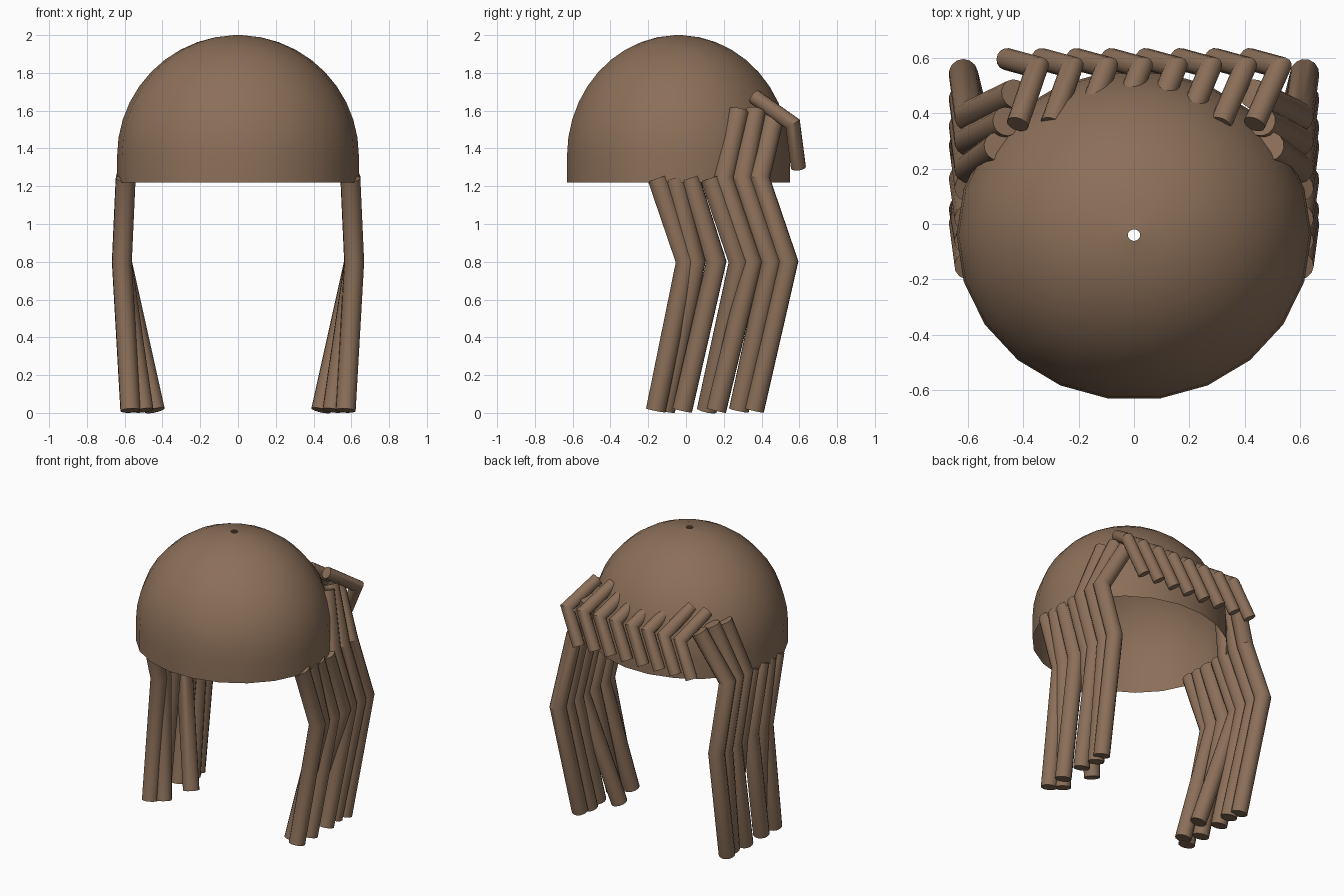
import bpy, bmesh, math
from mathutils import Vector

cube = bpy.data.objects.get("Cube")
if cube:
    bpy.data.objects.remove(cube)

brown = bpy.data.materials.new("hair_brown")
brown.use_nodes = True
color = (0.26, 0.16, 0.10, 1)
brown.diffuse_color = color
bsdf = brown.node_tree.nodes["Principled BSDF"]
bsdf.inputs["Base Color"].default_value = color
bsdf.inputs["Roughness"].default_value = 0.8


def finish(bm, name, angle):
    bmesh.ops.recalc_face_normals(bm, faces=bm.faces)
    mesh = bpy.data.meshes.new(name)
    bm.to_mesh(mesh)
    bm.free()
    mesh.materials.append(brown)
    obj = bpy.data.objects.new(name, mesh)
    bpy.context.collection.objects.link(obj)
    bpy.ops.object.select_all(action="DESELECT")
    obj.select_set(True)
    bpy.context.view_layer.objects.active = obj
    bpy.ops.object.shade_smooth_by_angle(angle=math.radians(angle))
    return obj


def bridge(bm, rings):
    for a, b in zip(rings, rings[1:]):
        n = len(a)
        for i in range(n):
            j = (i + 1) % n
            bm.faces.new((a[i], a[j], b[j], b[i]))


def strand(name, points, radius, sides=14):
    """Capped tube with mitred bends along a short path."""
    pts = [Vector(p) for p in points]
    dirs = [(b - a).normalized() for a, b in zip(pts, pts[1:])]
    u = dirs[0].orthogonal().normalized()
    v = dirs[0].cross(u)
    ring = []
    for i in range(sides):
        t = math.tau * i / sides
        ring.append(pts[0] + radius * (math.cos(t) * u + math.sin(t) * v))
    bm = bmesh.new()
    rings = [[bm.verts.new(p) for p in ring]]
    for i, d in enumerate(dirs):
        # slide the ring along the segment onto the next mitre plane
        last = i == len(dirs) - 1
        normal = d if last else (d + dirs[i + 1]).normalized()
        ring = [p + d * ((pts[i + 1] - p).dot(normal) / d.dot(normal)) for p in ring]
        rings.append([bm.verts.new(p) for p in ring])
    bridge(bm, rings)
    bm.faces.new(rings[0])
    bm.faces.new(rings[-1])
    return finish(bm, name, 30)


# Dome shell: open below, with a tiny hole at the crown
SEGMENTS, ROWS = 22, 11
bm = bmesh.new()
profile = [(1.0, 1.22)]
for k in range(ROWS):
    t = math.radians(88) * k / (ROWS - 1)
    profile.append((math.cos(t), 1.36 + 0.64 * math.sin(t)))
rings = []
for r, z in profile:
    ring = []
    for i in range(SEGMENTS):
        a = math.tau * i / SEGMENTS
        ring.append(bm.verts.new((0.64 * r * math.cos(a), -0.04 + 0.596 * r * math.sin(a), z)))
    rings.append(ring)
bridge(bm, rings)
finish(bm, "hair_cap", 40)

# Side strands: y at the cap rim, at the bend and at the tip, then the tip's x
SIDE = [
    (-0.15, 0.00, -0.16, 0.57),
    (-0.06, 0.05, -0.11, 0.50),
    (0.02, 0.16, -0.02, 0.57),
    (0.13, 0.28, 0.11, 0.44),
    (0.20, 0.35, 0.16, 0.57),
    (0.30, 0.45, 0.28, 0.55),
    (0.39, 0.54, 0.36, 0.57),
]
# Roots of the three rear side strands that climb the cap
ROOTS = {4: (0.49, 0.28, 1.60), 5: (0.46, 0.37, 1.60), 6: (0.43, 0.47, 1.58)}

for side, s in (("left", 1), ("right", -1)):
    for n, (rim, bend, tip, tip_x) in enumerate(SIDE):
        path = [(0.595, rim, 1.24), (0.615, bend, 0.80), (tip_x, tip, 0.013)]
        if n in ROOTS:
            path.insert(0, ROOTS[n])
        path = [(s * x, y, z) for x, y, z in path]
        strand(f"{side}_side_strand_{n + 1}", path, 0.053)

# Row of short bent strands across the back
for n in range(8):
    top, mid, end = -0.42 + 0.122 * n, -0.35 + 0.125 * n, -0.46 + 0.125 * n
    path = [(top, 0.36, 1.675), (mid, 0.565, 1.53), (end, 0.595, 1.30)]
    strand(f"back_strand_{n + 1}", path, 0.04)
